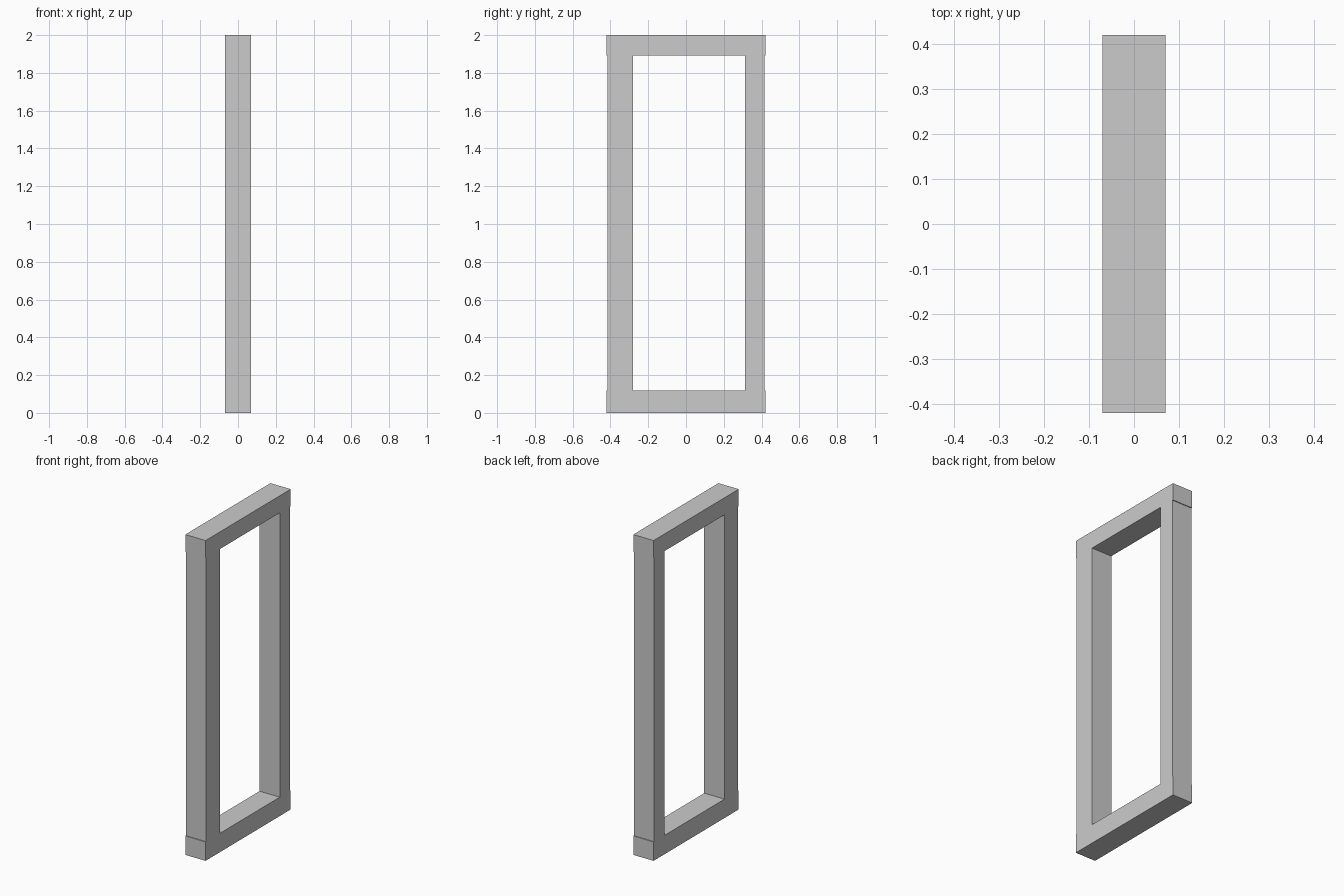
import bpy, bmesh

if "Cube" in bpy.data.objects:
    bpy.data.objects.remove(bpy.data.objects["Cube"])

HALF_X = 0.07  # half thickness of the frame


def extrude_profile(name, points):
    """Extrude a (y, z) outline along x, centred on x = 0."""
    bm = bmesh.new()
    face = bm.faces.new([bm.verts.new((-HALF_X, y, z)) for y, z in points])
    ext = bmesh.ops.extrude_face_region(bm, geom=[face])
    verts = [g for g in ext["geom"] if isinstance(g, bmesh.types.BMVert)]
    bmesh.ops.translate(bm, vec=(2 * HALF_X, 0, 0), verts=verts)
    bmesh.ops.recalc_face_normals(bm, faces=bm.faces)
    mesh = bpy.data.meshes.new(name)
    bm.to_mesh(mesh)
    bm.free()
    obj = bpy.data.objects.new(name, mesh)
    bpy.context.collection.objects.link(obj)
    return obj


# Sill and the two uneven posts, one U-shaped piece with a slightly wider sill
extrude_profile("sill_and_posts", [
    (-0.42, 0), (0.42, 0), (0.42, 0.118), (0.415, 0.118), (0.415, 1.893),
    (0.312, 1.893), (0.312, 0.118), (-0.28, 0.118), (-0.28, 1.893),
    (-0.415, 1.893), (-0.415, 0.118), (-0.42, 0.118),
])

# Top beam resting on the posts
extrude_profile("top_beam", [(-0.42, 1.893), (0.42, 1.893), (0.42, 2.0), (-0.42, 2.0)])
